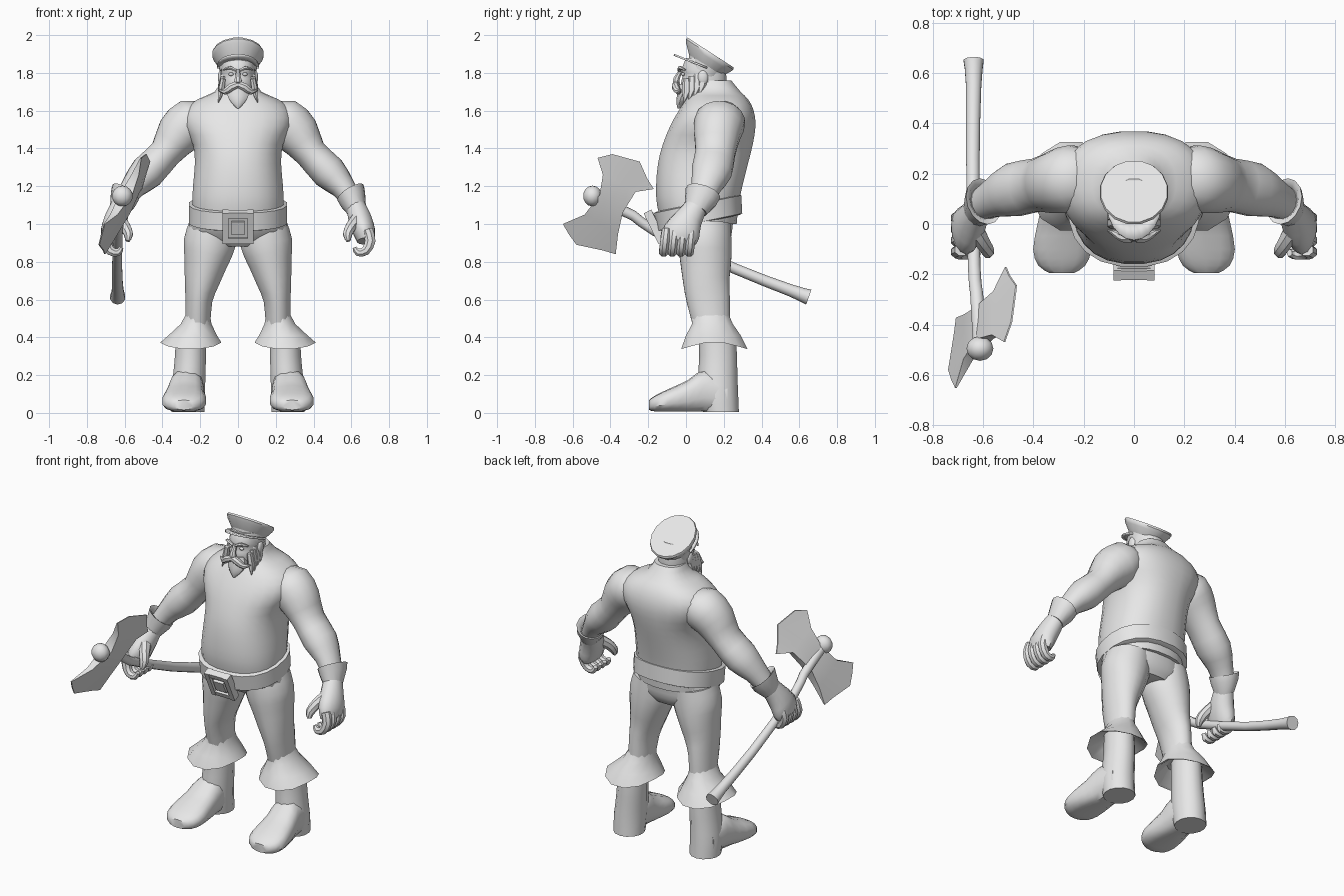
import bpy, bmesh, math
from mathutils import Vector, Matrix

mat = bpy.data.materials.new("plain grey")
mat.diffuse_color = (0.8, 0.8, 0.8, 1)


def finish(name, bm, angle=40):
    bmesh.ops.recalc_face_normals(bm, faces=bm.faces)
    me = bpy.data.meshes.new(name)
    bm.to_mesh(me)
    bm.free()
    me.materials.append(mat)
    ob = bpy.data.objects.new(name, me)
    bpy.context.collection.objects.link(ob)
    bpy.ops.object.select_all(action='DESELECT')
    ob.select_set(True)
    bpy.context.view_layer.objects.active = ob
    bpy.ops.object.shade_smooth_by_angle(angle=math.radians(angle))
    return ob


def spline(pts, steps):
    """Catmull-Rom through rows of numbers."""
    out = []
    for i in range(len(pts) - 1):
        a, b = pts[max(i - 1, 0)], pts[i]
        c, d = pts[i + 1], pts[min(i + 2, len(pts) - 1)]
        for k in range(steps):
            t = k / steps
            out.append([0.5 * (2 * q + (r - p) * t + (2 * p - 5 * q + 4 * r - s) * t * t
                               + (3 * q - p - 3 * r + s) * t ** 3)
                        for p, q, r, s in zip(a, b, c, d)])
    return out + [list(pts[-1])]


def tube(name, pts, n=14, ref=(0, 1, 0), axis=None, p=2, steps=2, side=1, edit=None, caps=True):
    """Loft of ellipses; each row is x, y, z, radius across, radius along ref."""
    rows = spline(pts, steps)
    ref, bm, rings = Vector(ref), bmesh.new(), []
    for i, r in enumerate(rows):
        t = Vector(axis) if axis else (Vector(rows[min(i + 1, len(rows) - 1)][:3])
                                       - Vector(rows[max(i - 1, 0)][:3]))
        t.normalize()
        u = ref.cross(t).normalized()
        v = t.cross(u)
        ring = []
        for k in range(n):
            a = math.tau * (k + 0.5) / n
            c, s = math.cos(a), math.sin(a)
            co = (Vector(r[:3]) + u * r[3] * math.copysign(abs(c) ** (2 / p), c)
                  + v * r[4] * math.copysign(abs(s) ** (2 / p), s))
            if edit:
                edit(co)
            co.x *= side
            ring.append(bm.verts.new(co))
        rings.append(ring)
    for a, b in zip(rings, rings[1:]):
        for k in range(n):
            bm.faces.new((a[k], a[k - 1], b[k - 1], b[k]))
    if caps:
        bm.faces.new(rings[0])
        bm.faces.new(rings[-1])
    return finish(name, bm)


def stack(name, rows, **kw):
    """Level rings given as z, front y, back y, half width."""
    return tube(name, [(0, (f + b) / 2, z, w, (b - f) / 2) for z, f, b, w in rows],
                axis=(0, 0, 1), **kw)


def box(name, loc, size, tilt):
    bm = bmesh.new()
    m = (Matrix.Translation((0, -0.165, 0.985)) @ Matrix.Rotation(tilt, 4, 'X')
         @ Matrix.Translation(loc) @ Matrix.Diagonal((*size, 1)))
    bmesh.ops.create_cube(bm, size=1, matrix=m)
    finish(name, bm, 20)


def ball(name, loc, scale):
    bm = bmesh.new()
    bmesh.ops.create_uvsphere(bm, u_segments=12, v_segments=7, radius=1,
                              matrix=Matrix.Translation(loc) @ Matrix.Diagonal((*scale, 1)))
    finish(name, bm)


# Trunk
stack("torso", [(1.0, -.13, .27, .235), (1.1, -.155, .28, .243), (1.2, -.16, .30, .24),
                (1.32, -.15, .33, .23), (1.42, -.125, .355, .24), (1.52, -.085, .37, .29),
                (1.6, -.04, .36, .285), (1.66, .0, .33, .215), (1.70, .03, .29, .125),
                (1.76, .06, .24, .09)], n=24, p=2.3)
stack("pelvis", [(1.08, -.13, .27, .24), (1.0, -.10, .25, .262), (.93, -.05, .24, .25),
                 (.88, .0, .21, .17)], n=20, p=2.2)
tube("belt", [(0, .075, 1.005, .245, .215), (0, .073, 1.01, .262, .232), (0, .062, 1.105, .262, .238),
              (0, .061, 1.11, .24, .22)], n=20, axis=(0, -.2, .98), p=2.3, steps=1)

# Belt buckle
for s in (-1, 1):
    box("buckle_side", (s * .066, 0, 0), (.03, .045, .18), .45)
    box("buckle_bar", (0, 0, s * .075), (.16, .04, .03), .45)
box("buckle_plate", (0, .01, 0), (.13, .03, .15), .45)
box("buckle_stud", (0, -.004, 0), (.07, .035, .075), .45)


def hem(co):
    if co.z < .375:
        co.z += .035 * min(abs(co.x - .25) / .16, 1) ** 3


def sole(co):
    co.z = max(co.z, .008)


for s in (-1, 1):
    # Legs, trouser flares and boots
    tube("leg", [(.135, .10, 1.0, .125, .14), (.15, .10, .9, .14, .143), (.17, .105, .8, .118, .137),
                 (.19, .107, .7, .095, .125), (.207, .118, .6, .073, .117), (.213, .135, .47, .068, .1)],
         n=16, side=s)
    tube("trouser_flare", [(.213, .13, .52, .066, .1), (.222, .14, .47, .085, .112),
                           (.24, .145, .41, .133, .15), (.25, .15, .337, .168, .182),
                           (.25, .15, .345, .155, .168), (.24, .145, .42, .08, .1)],
         n=12, axis=(0, 0, 1), steps=1, side=s, edit=hem)
    tube("boot_shaft", [(.25, .165, .43, .08, .098), (.252, .17, .3, .084, .1), (.258, .168, .2, .088, .104),
                        (.265, .17, .1, .092, .106), (.265, .185, .004, .09, .095)], n=14, side=s, axis=(0, 0, 1))
    tube("boot_foot", [(.268, .22, .09, .08, .085), (.272, .1, .115, .092, .115), (.28, .01, .085, .103, .088),
                       (.285, -.1, .063, .118, .06), (.287, -.165, .048, .095, .043),
                       (.287, -.195, .042, .05, .026)], ref=(0, 0, 1), axis=(0, -1, 0), p=2.5, side=s, edit=sole)

    # Arms and gloves
    tube("arm", [(.17, .18, 1.57, .07, .10), (.24, .18, 1.545, .125, .135), (.315, .165, 1.475, .122, .125),
                 (.385, .155, 1.375, .087, .107), (.48, .135, 1.275, .094, .108), (.555, .105, 1.195, .067, .08),
                 (.62, .07, 1.10, .05, .06)], n=16, side=s)
    tube("glove_cuff", [(.60, .085, 1.135, .055, .065), (.596, .09, 1.157, .066, .078), (.596, .09, 1.165, .082, .096),
                        (.608, .08, 1.13, .075, .088), (.632, .05, 1.07, .052, .062)],
         axis=(.5, -.3, -.8), steps=1, side=s)
    tube("glove_palm", [(.622, .06, 1.10, .05, .058), (.645, .015, 1.03, .062, .075),
                        (.668, -.022, .96, .06, .098), (.675, -.035, .91, .045, .09)], side=s)
    for k in range(4):
        y = .032 - .045 * k
        tube("glove_finger", [(.685, y, .97, .03, .025), (.70, y - .008, .91, .03, .027), (.675, y - .015, .858, .026, .026),
                              (.635, y - .015, .85, .022, .023), (.617, y - .012, .875, .012, .014)],
             n=8, side=s)
    tube("glove_thumb", [(.632, -.02, 1.03, .035, .04), (.60, -.075, .99, .03, .032), (.58, -.11, .945, .026, .026),
                         (.585, -.125, .91, .012, .012)], n=8, side=s)

    # Face details, one per side
    tube("moustache", [(0, -.052, 1.738, .018, .02), (.035, -.055, 1.725, .022, .02), (.07, -.04, 1.70, .016, .016),
                       (.105, -.025, 1.712, .003, .003)], n=8, side=s)
    tube("eyebrow", [(.01, -.035, 1.812, .008, .01), (.045, -.032, 1.828, .01, .012), (.078, -.005, 1.815, .004, .005)],
         n=6, side=s)
    ball("eye", (s * .037, -.016, 1.793), (.014, .01, .009))
    ball("ear", (s * .092, .09, 1.775), (.014, .028, .04))
    for k in range(4):
        y, z = .085 - .027 * k, 1.735 - .012 * k
        tube("whisker_tuft", [(.078, y, z + .07, .014, .02), (.09, y, z, .018, .025), (.103, y - .015, z - .055, .002, .003)],
             n=6, steps=1, side=s)

# Head
stack("head", [(1.64, .03, .2, .06), (1.69, -.01, .21, .08), (1.745, -.028, .215, .09), (1.79, -.018, .215, .09),
               (1.82, -.025, .21, .09), (1.88, .0, .18, .085)], n=16, p=2.2)
tube("nose", [(0, -.025, 1.815, .011, .012), (0, -.045, 1.78, .015, .016), (0, -.052, 1.755, .022, .02),
              (0, -.04, 1.738, .012, .012)], n=8)
stack("beard", [(1.74, -.04, .04, .05), (1.70, -.045, .04, .062), (1.665, -.05, .015, .052),
                (1.635, -.05, -.01, .03), (1.612, -.045, -.032, .006)], n=10)

# Cap with a tilted flat crown
up = (0, .543, .84)
tube("cap_band", [(0, .095, 1.80, .097, .1), (0, .107, 1.85, .104, .108)], n=16, axis=up, steps=1)
tube("cap_crown", [(0, .103, 1.838, .1, .104), (0, .118, 1.882, .132, .143), (0, .125, 1.898, .138, .152),
                   (0, .13, 1.908, .134, .147)], n=16, axis=up, steps=1)
bm = bmesh.new()
arc = []
for k in range(13):
    a = math.radians(-95 + 190 * k / 12)
    pair = []
    for rx, ry in ((.09, .09), (.112, .162)):
        y = .1 - ry * math.cos(a)
        pair.append(bm.verts.new((rx * math.sin(a), y, 1.837 - .39 * (y - .1))))
    arc.append(pair)
for a, b in zip(arc, arc[1:]):
    bm.faces.new((a[0], a[1], b[1], b[0]))
visor = finish("cap_visor", bm)
visor.modifiers.new("thickness", 'SOLIDIFY').thickness = .01

# Axe handle and end knob
tube("axe_handle", [(-.637, .65, .613, .042, .042), (-.637, .55, .65, .032, .032), (-.64, .255, .765, .028, .028),
                    (-.635, -.17, .965, .026, .026), (-.625, -.28, 1.045, .027, .027), (-.61, -.5, 1.145, .03, .03)],
     n=10, ref=(0, 0, 1))
ball("axe_knob", (-.612, -.495, 1.148), (.055, .05, .055))

# Double axe head: rows run from the upper cutting edge to the lower one
top = [(-.468, 1.35), (-.39, 1.37), (-.245, 1.33), (-.205, 1.24), (-.17, 1.185)]
low = [(-.652, 1.0), (-.62, .945), (-.58, .89), (-.44, .86), (-.372, .84)]


def between(a, b):
    return [(a[0] + (b[0] - a[0]) * k / 4, a[1] + (b[1] - a[1]) * k / 4) for k in range(5)]


rows = [(top, .003), (between((-.44, 1.26), (-.267, 1.17)), .02), (between((-.457, 1.155), (-.335, 1.06)), .034),
        (between((-.536, 1.05), (-.36, .945)), .02), (low, .003)]
bm = bmesh.new()
loops = []
for pts, h in rows:
    mid = [(-.61 + .25 * (y + .43) + .42 * (z - 1.1), y, z) for y, z in pts]
    loops.append([bm.verts.new((x + h, y, z)) for x, y, z in mid]
                 + [bm.verts.new((x - h, y, z)) for x, y, z in reversed(mid)])
for a, b in zip(loops, loops[1:]):
    for k in range(10):
        bm.faces.new((a[k - 1], a[k], b[k], b[k - 1]))
for ring in (loops[0], loops[-1]):
    for k in range(4):
        bm.faces.new((ring[k], ring[k + 1], ring[8 - k], ring[9 - k]))
finish("axe_head", bm, 30)
